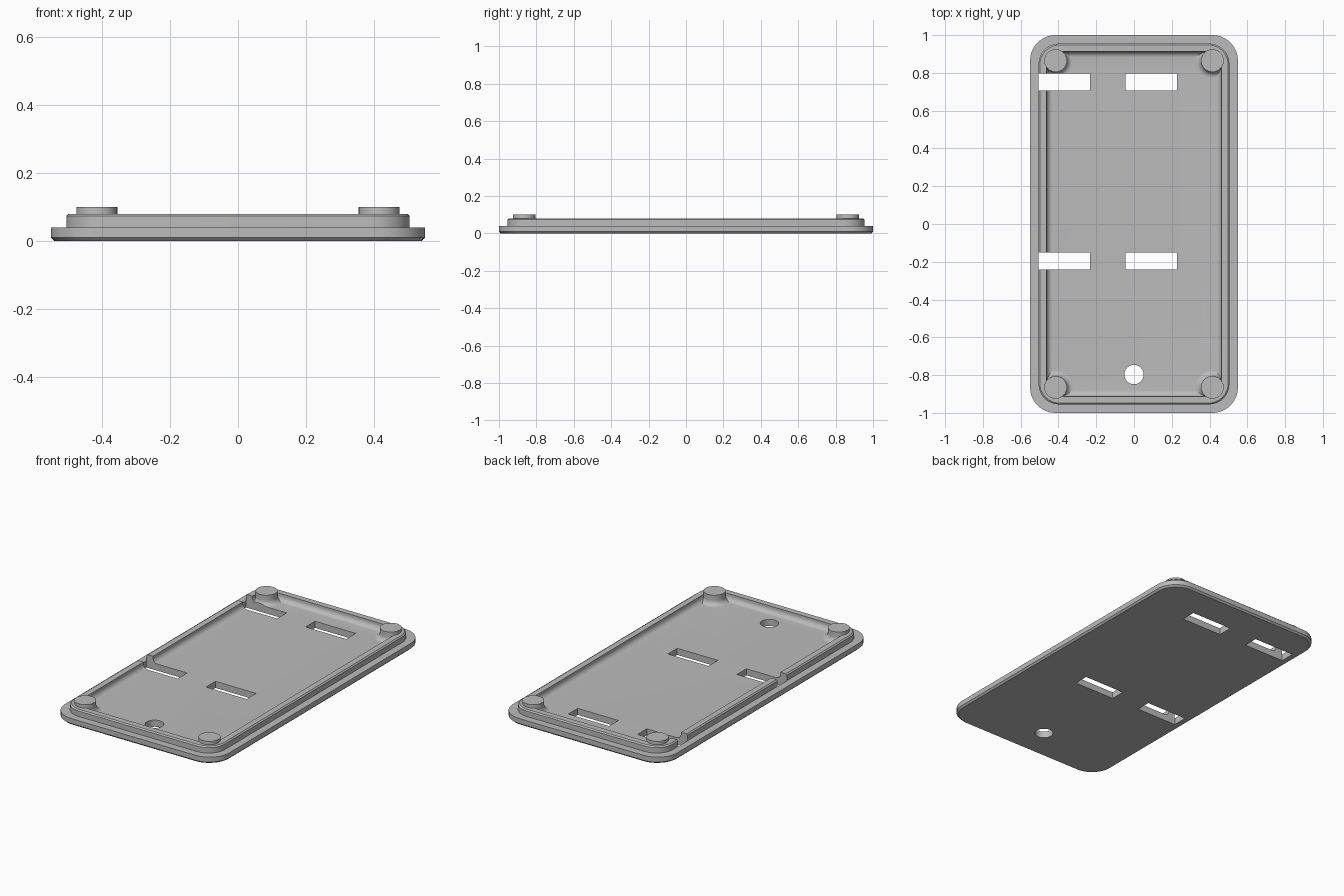
import bpy, bmesh, math

if "Cube" in bpy.data.objects:
    bpy.data.objects.remove(bpy.data.objects["Cube"])

grey = bpy.data.materials.new("matte grey")
grey.diffuse_color = (0.5, 0.5, 0.5, 1)
grey.use_nodes = True
grey.node_tree.nodes["Principled BSDF"].inputs["Base Color"].default_value = grey.diffuse_color


def rounded_ring(hx, hy, r, z, n=12):
    """Rounded rectangle outline, counter-clockwise."""
    pts = []
    for k, (sx, sy) in enumerate(((1, 1), (-1, 1), (-1, -1), (1, -1))):
        for i in range(n + 1):
            a = math.pi / 2 * (k + i / n)
            pts.append((sx * (hx - r) + r * math.cos(a),
                        sy * (hy - r) + r * math.sin(a), z))
    return pts


def loft(name, rings):
    """Closed solid through a stack of outlines."""
    bm = bmesh.new()
    loops = [[bm.verts.new(p) for p in ring] for ring in rings]
    for a, b in zip(loops, loops[1:]):
        for i in range(len(a)):
            j = (i + 1) % len(a)
            bm.faces.new((a[i], a[j], b[j], b[i]))
    bm.faces.new(loops[0][::-1])
    bm.faces.new(loops[-1])
    bmesh.ops.recalc_face_normals(bm, faces=bm.faces)
    me = bpy.data.meshes.new(name)
    bm.to_mesh(me)
    bm.free()
    me.materials.append(grey)
    ob = bpy.data.objects.new(name, me)
    bpy.context.collection.objects.link(ob)
    return ob


def circle(cx, cy, r, z, n=48):
    return [(cx + r * math.cos(2 * math.pi * i / n),
             cy + r * math.sin(2 * math.pi * i / n), z) for i in range(n)]


# Lid: chamfered base plate, raised rim, filleted inner tray
profile = [(0.01, 0), (0, 0.01), (0, 0.04), (0.045, 0.04), (0.045, 0.073),
           (0.052, 0.08), (0.088, 0.08), (0.088, 0.07)]
profile += [(0.118 - 0.03 * math.cos(a), 0.07 - 0.03 * math.sin(a))
            for a in (math.pi / 2 * i / 8 for i in range(1, 9))]
lid = loft("lid", [rounded_ring(0.55 - d, 1 - d, max(0.135 - 0.6 * d, 0.03), z)
                   for d, z in profile])


# Corner pegs with flared feet, kept inside the rim's rounded corner
def peg(sx, sy):
    cx, cy = sx * 0.415, sy * 0.865
    prof = [(0.09, 0.035)]
    prof += [(0.09 - 0.03 * math.sin(a), 0.07 - 0.03 * math.cos(a))
             for a in (math.pi / 2 * i / 8 for i in range(9))]
    prof += [(0.06, 0.10)]
    ax, ay, lim = 0.395, 0.845, 0.105
    rings = []
    for r, z in prof:
        ring = []
        for x, y, _ in circle(cx, cy, r, z):
            u, v = x * sx - ax, y * sy - ay
            d = math.hypot(u, v)
            if u > 0 and v > 0 and d > lim:
                u, v = u * lim / d, v * lim / d
            u, v = min(u, lim), min(v, lim)
            ring.append((sx * (ax + u), sy * (ay + v), z))
        rings.append(ring)
    return loft("corner_peg", rings)


pegs = [peg(sx, sy) for sx in (-1, 1) for sy in (-1, 1)]


# Strap slots and round hole, cut right through
def box(x0, x1, y0, y1):
    return loft("slot_cutter", [[(x0, y0, z), (x1, y0, z), (x1, y1, z), (x0, y1, z)]
                                for z in (-0.1, 0.2)])


cutters = [box(x0, x1, y0, y0 + 0.09) for x0, x1 in ((-0.506, -0.234), (-0.044, 0.228))
           for y0 in (-0.242, 0.708)]
cutters.append(loft("hole_cutter", [circle(0, -0.797, 0.051, z) for z in (-0.1, 0.2)]))


def cut(ob, cutter):
    m = ob.modifiers.new("cut", "BOOLEAN")
    m.operation = "DIFFERENCE"
    m.solver = "EXACT"
    m.object = cutter
    bpy.context.view_layer.objects.active = ob
    bpy.ops.object.modifier_apply(modifier=m.name)


for c in cutters:
    cut(lid, c)
for p in pegs:
    if p.data.vertices[0].co.x < 0 and p.data.vertices[0].co.y > 0:
        cut(p, cutters[1])
for c in cutters:
    bpy.data.objects.remove(c)

# Smooth the curves, keep the edges crisp
bpy.ops.object.select_all(action="DESELECT")
for ob in [lid] + pegs:
    ob.select_set(True)
bpy.context.view_layer.objects.active = lid
bpy.ops.object.shade_smooth_by_angle(angle=math.radians(30))
